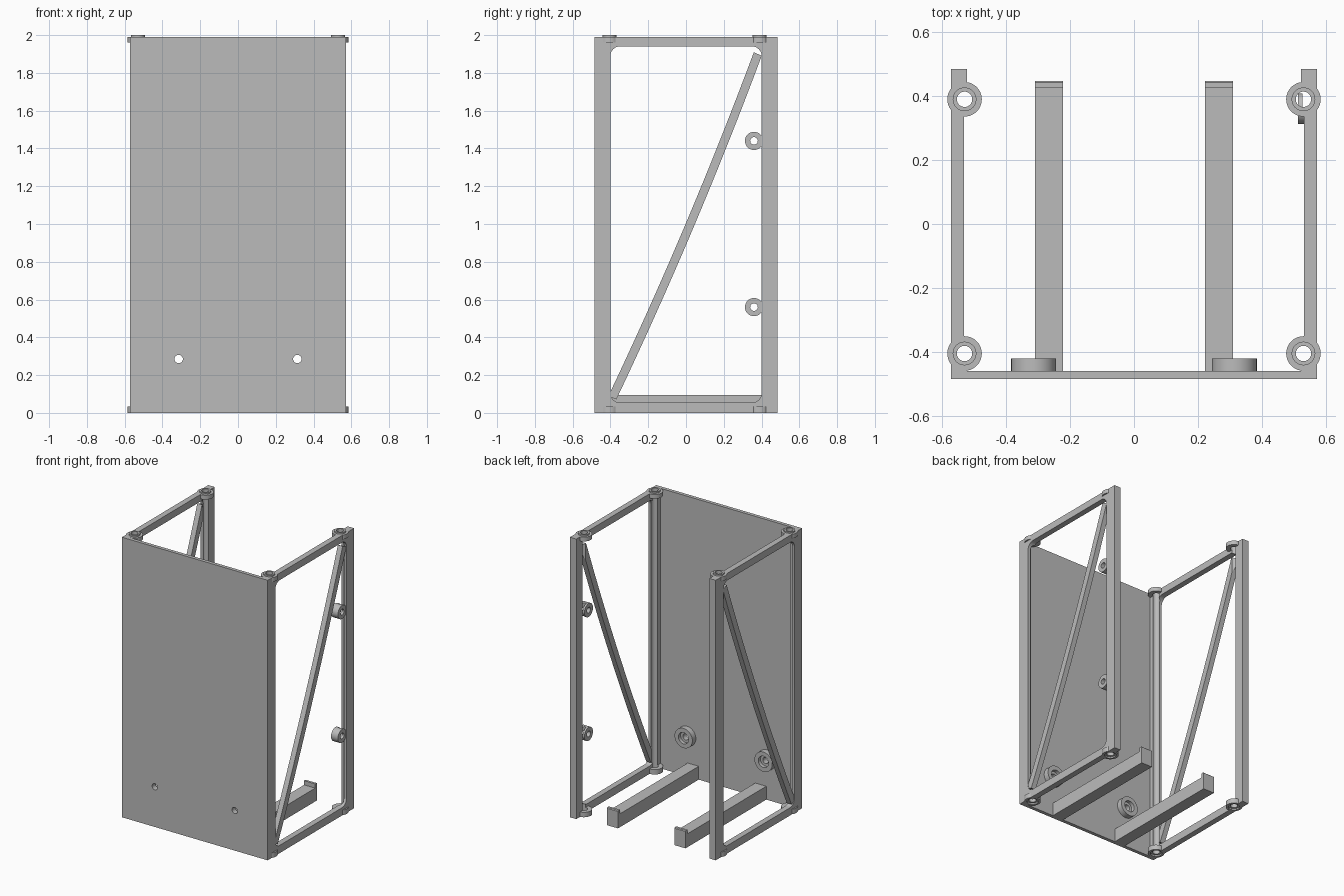
import bpy, bmesh, math
from mathutils import Matrix, Vector

if "Cube" in bpy.data.objects:
    bpy.data.objects.remove(bpy.data.objects["Cube"], do_unlink=True)

grey = bpy.data.materials.new("plain grey")
grey.use_nodes = True
grey.diffuse_color = (0.5, 0.5, 0.5, 1)
grey.node_tree.nodes["Principled BSDF"].inputs["Base Color"].default_value = (0.5, 0.5, 0.5, 1)


def make(name, bm):
    bmesh.ops.recalc_face_normals(bm, faces=bm.faces)
    me = bpy.data.meshes.new(name)
    bm.to_mesh(me)
    bm.free()
    me.materials.append(grey)
    ob = bpy.data.objects.new(name, me)
    bpy.context.collection.objects.link(ob)
    return ob


def box(name, lo, hi):
    bm = bmesh.new()
    lo, hi = Vector(lo), Vector(hi)
    size = hi - lo
    m = Matrix.Translation((lo + hi) / 2) @ Matrix.Diagonal((*size, 1))
    bmesh.ops.create_cube(bm, size=1, matrix=m)
    return make(name, bm)


def prism(name, profile, x0, x1):
    """Extrude a (y, z) outline along x."""
    bm = bmesh.new()
    face = bm.faces.new([bm.verts.new((x0, y, z)) for y, z in profile])
    ext = bmesh.ops.extrude_face_region(bm, geom=[face])["geom"]
    bmesh.ops.translate(bm, vec=(x1 - x0, 0, 0),
                        verts=[v for v in ext if isinstance(v, bmesh.types.BMVert)])
    return make(name, bm)


def cylinders(name, axis, specs):
    """Separate cylinders along one axis; each spec is (start point, radius, length)."""
    rot = {"X": Matrix.Rotation(math.pi / 2, 4, "Y"),
           "Y": Matrix.Rotation(-math.pi / 2, 4, "X"), "Z": Matrix()}[axis]
    bm = bmesh.new()
    for p, r, h in specs:
        m = Matrix.Translation(p) @ rot @ Matrix.Translation((0, 0, h / 2))
        bmesh.ops.create_cone(bm, cap_ends=True, segments=40, radius1=r, radius2=r,
                              depth=h, matrix=m)
    return make(name, bm)


def cut(ob, *cutters):
    for c in cutters:
        mod = ob.modifiers.new("cut", "BOOLEAN")
        mod.operation, mod.solver, mod.object = "DIFFERENCE", "EXACT", c
        bpy.context.view_layer.objects.active = ob
        bpy.ops.object.modifier_apply(modifier=mod.name)
    return ob


X, T = 0.573, 1.99                 # outer side plane, frame top
PX = 0.53                          # corner hole position
CORNERS = (-0.405, 0.39)
LUG_Z = (0.56, 1.44)
mirrored, plain = [], []

# Cutters
drill = cylinders("hole_cutter", "Z", [((PX, y, -0.1), 0.024, 2.3) for y in CORNERS])
socket = cylinders("socket_cutter", "Z", [((PX, y, -0.1), 0.038, 0.11) for y in CORNERS])
lug_bore = cylinders("lug_cutter", "X", [((0.4, 0.36, z), 0.02, 0.3) for z in LUG_Z])
bolt = cylinders("bolt_cutter", "Y", [((s * 0.314, -0.6, 0.285), 0.022, 0.3) for s in (-1, 1)])
pocket = cylinders("pocket_cutter", "Y", [((0.314, -0.445, 0.285), 0.04, 0.1)])
r, opening = 0.05, []
for i, (cy, cz) in enumerate(((0.35, 1.89), (-0.35, 1.89), (-0.35, 0.105), (0.35, 0.105))):
    for k in range(9):
        a = (i + k / 8) * math.pi / 2
        opening.append((cy + r * math.cos(a), cz + r * math.sin(a)))
window = prism("window_cutter", opening, 0.4, 0.7)

# Front panel
plain.append(cut(box("front_panel", (-X, -0.485, 0), (X, -0.46, T)), bolt))

# Side frames with rounded openings
frame = box("side_frames", (0.532, -0.485, 0), (X, 0.485, T))
mirrored.append(cut(frame, window, drill, socket))

# Thickened inner faces of the uprights
for name, y0, y1 in (("front_posts", -0.47, -0.40), ("back_posts", 0.40, 0.485)):
    mirrored.append(cut(box(name, (0.523, y0, 0), (0.55, y1, T)), drill, socket))

# Slightly bowed diagonal braces
centre = []
for i in range(17):
    t = i / 16
    bow = 0.02 * 4 * t * (1 - t)
    centre.append((-0.39 + 0.77 * t + bow, 0.08 + 1.82 * t - bow * 0.4))
left = [(y - 0.021, z + 0.009) for y, z in centre]
right = [(y + 0.021, z - 0.009) for y, z in centre]
mirrored.append(cut(prism("diagonal_braces", left + right[::-1], 0.534, 0.571), drill))

# Corner bosses, with a raised locating ring on top and a socket underneath
mirrored.append(cut(cylinders("top_bosses", "Z", [((PX, y, 1.96), 0.054, 0.03) for y in CORNERS]), drill))
mirrored.append(cut(cylinders("locating_rings", "Z", [((PX, y, 1.98), 0.037, 0.02) for y in CORNERS]), drill))
mirrored.append(cut(cylinders("bottom_bosses", "Z", [((PX, y, 0), 0.054, 0.035) for y in CORNERS]), drill, socket))

# Mounting lugs on the left side only
plain.append(cut(cylinders("lug_faces", "X", [((0.513, 0.36, z), 0.048, 0.014) for z in LUG_Z]), lug_bore))
plain.append(cut(cylinders("lug_bodies", "X", [((0.52, 0.36, z), 0.048, 0.047) for z in LUG_Z]), lug_bore, drill))

# Bolt bosses behind the panel
mirrored.append(cut(cylinders("bolt_bosses", "Y", [((0.314, -0.461, 0.285), 0.07, 0.041)]), bolt, pocket))

# Support arms with a stop lip at the end
arm = [(-0.47, 0), (0.447, 0), (0.447, 0.12), (0.442, 0.125),
       (0.425, 0.125), (0.425, 0.095), (-0.47, 0.095)]
mirrored.append(prism("support_arms", arm, 0.222, 0.309))

for c in (drill, socket, lug_bore, bolt, pocket, window):
    bpy.data.objects.remove(c, do_unlink=True)

# Smooth the round parts and mirror the paired ones
bpy.ops.object.select_all(action="DESELECT")
for ob in mirrored + plain:
    ob.select_set(True)
    bpy.context.view_layer.objects.active = ob
bpy.ops.object.shade_smooth_by_angle(angle=math.radians(30))
for ob in mirrored:
    ob.modifiers.new("mirror", "MIRROR").use_axis[0] = True
